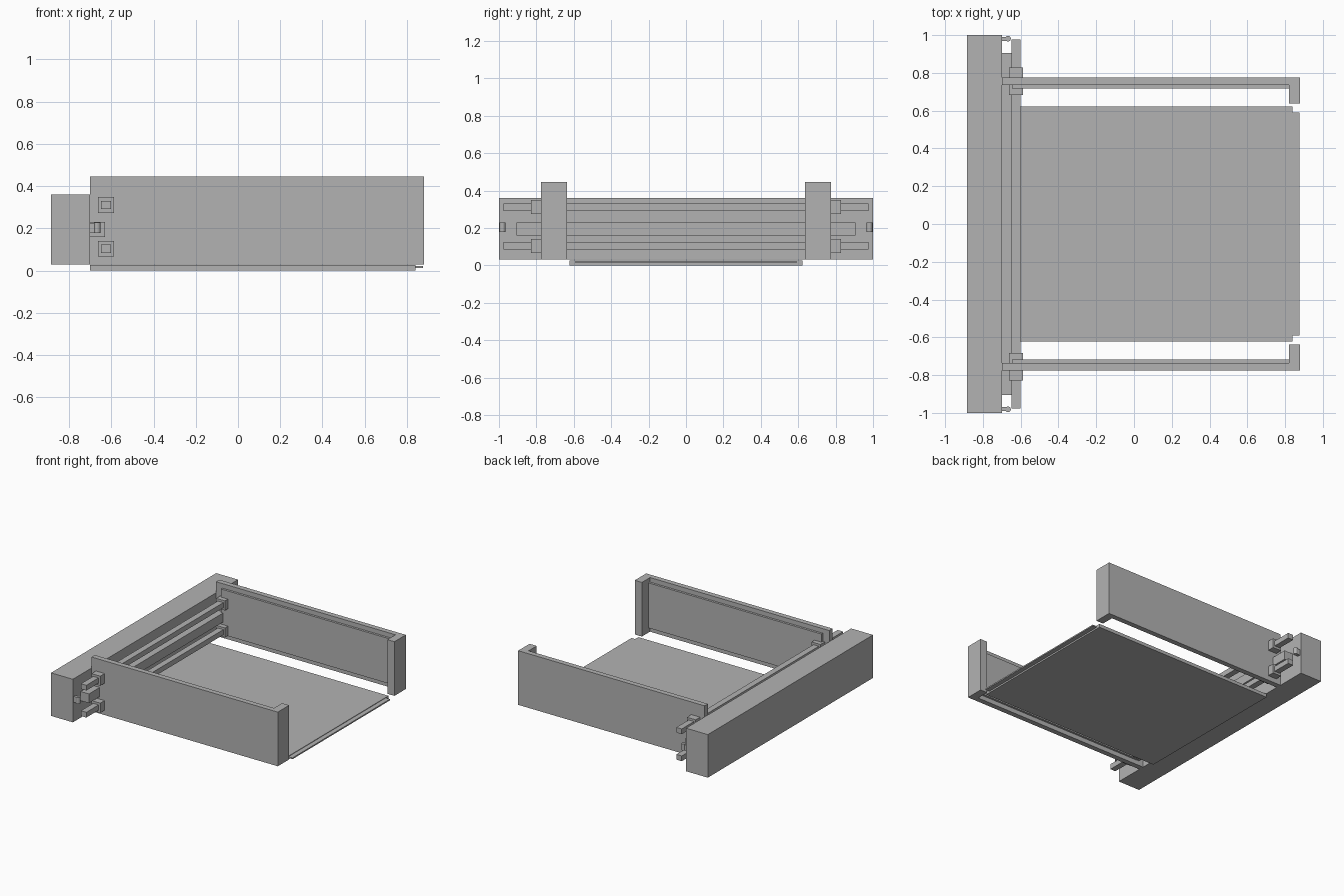
import bpy
import bmesh

if "Cube" in bpy.data.objects:
    bpy.data.objects.remove(bpy.data.objects["Cube"], do_unlink=True)

grey = bpy.data.materials.new("plain grey")
grey.use_nodes = True
COLOUR = (0.45, 0.45, 0.45, 1)
grey.diffuse_color = COLOUR
grey.node_tree.nodes["Principled BSDF"].inputs["Base Color"].default_value = COLOUR


def finish(name, bm):
    mesh = bpy.data.meshes.new(name)
    bm.to_mesh(mesh)
    bm.free()
    mesh.materials.append(grey)
    obj = bpy.data.objects.new(name, mesh)
    bpy.context.collection.objects.link(obj)
    return obj


def box(name, x, y, z):
    """Box given by its (low, high) range on each axis."""
    bm = bmesh.new()
    bmesh.ops.create_cube(bm, size=1)
    for v in bm.verts:
        for i, (low, high) in enumerate((x, y, z)):
            v.co[i] = low if v.co[i] < 0 else high
    return finish(name, bm)


def side_range(side, near, far):
    return tuple(sorted((side * near, side * far)))


# Main beam and the floor plate with its thin front lip
box("main_beam", (-0.885, -0.70), (-1, 1), (0.03, 0.36))
box("floor_plate", (-0.70, 0.84), (-0.622, 0.622), (0, 0.026))
box("floor_lip", (0.84, 0.875), (-0.59, 0.59), (0.012, 0.022))

# Guide rods and the centre rail
box("centre_rail", (-0.70, -0.63), (-0.905, 0.905), (0.16, 0.23))
rod_heights = {"lower": 0.104, "upper": 0.311}
for level, z in rod_heights.items():
    box(level + "_guide_rod", (-0.648, -0.602), (-0.977, 0.977), (z - 0.02, z + 0.02))

# Sliding jaws, one on each side
for label, side in (("left", 1), ("right", -1)):
    box(label + "_jaw_wall", (-0.70, 0.88), side_range(side, 0.735, 0.775), (0.03, 0.445))
    box(label + "_jaw_panel", (-0.645, 0.82), side_range(side, 0.718, 0.736), (0.065, 0.41))
    box(label + "_jaw_tip", (0.82, 0.88), side_range(side, 0.637, 0.775), (0.03, 0.445))

    # Sliders that carry the jaw on the rods
    for level, z in rod_heights.items():
        box(f"{label}_{level}_slider", (-0.662, -0.588), side_range(side, 0.682, 0.828),
            (z - 0.037, z + 0.037))

    # Small end pin on its bracket
    box(label + "_pin_bracket", (-0.70, -0.668), side_range(side, 0.968, 0.99), (0.18, 0.225))
    bm = bmesh.new()
    bmesh.ops.create_cone(bm, cap_ends=True, segments=16, radius1=0.015, radius2=0.015, depth=0.05)
    pin = finish(label + "_end_pin", bm)
    pin.location = (-0.667, side * 0.981, 0.203)
